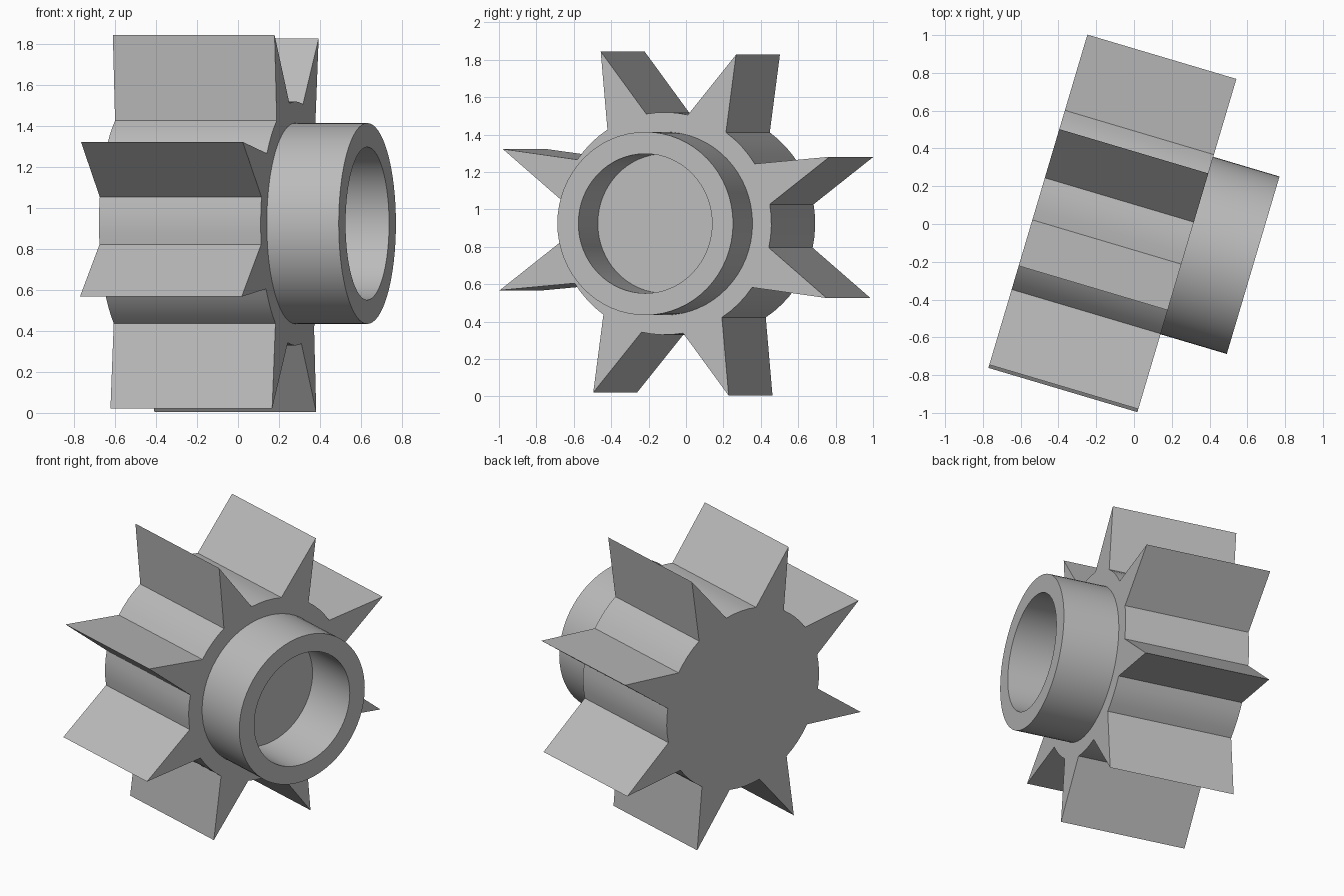
import bpy, bmesh
from math import cos, sin, tau, radians
from mathutils import Matrix, Vector

default = bpy.data.objects.get("Cube")
if default:
    bpy.data.objects.remove(default, do_unlink=True)

TEETH = 8
TIP_R, ROOT_R = 0.987, 0.595
GEAR_LEN, HUB_LEN = 0.823, 0.366
HUB_R, BORE_R = 0.49, 0.373
PHASE = radians(21.2)

# Shaft direction, and the frame whose local z runs along the shaft
turn = radians(16.55)
axis = Vector((cos(turn), -sin(turn), 0))
side = Vector((sin(turn), cos(turn), 0))
up = Vector((0, 0, 1))
frame = Matrix((side, up, axis)).transposed().to_4x4()
frame.translation = (0.28, -0.114, 0.924)  # centre of the gear's hub-side face

metal = bpy.data.materials.new("plain grey")
metal.use_nodes = True
grey = (0.5, 0.5, 0.5, 1)
metal.diffuse_color = grey
metal.node_tree.nodes["Principled BSDF"].inputs["Base Color"].default_value = grey


def ring(bm, points, z):
    return [bm.verts.new((x, y, z)) for x, y in points]


def bridge(bm, a, b):
    for i in range(len(a)):
        j = (i + 1) % len(a)
        bm.faces.new((a[i], a[j], b[j], b[i]))


def finish(bm, name):
    bmesh.ops.recalc_face_normals(bm, faces=bm.faces)
    mesh = bpy.data.meshes.new(name)
    bm.to_mesh(mesh)
    bm.free()
    obj = bpy.data.objects.new(name, mesh)
    obj.matrix_world = frame
    mesh.materials.append(metal)
    bpy.context.collection.objects.link(obj)
    bpy.ops.object.select_all(action='DESELECT')
    obj.select_set(True)
    bpy.context.view_layer.objects.active = obj
    bpy.ops.object.shade_smooth_by_angle(angle=radians(25))
    return obj


def polar(r, t):
    return (r * cos(t), r * sin(t))


def circle(r, n=64):
    return [polar(r, tau * i / n) for i in range(n)]


# Gear wheel: pointed teeth, with a rounded root between neighbours
pitch = tau / TEETH
outline = []
for k in range(TEETH):
    mid = PHASE + k * pitch
    outline.append(polar(TIP_R, mid))
    outline += [polar(ROOT_R, mid + pitch * (0.25 + 0.5 * s / 4)) for s in range(5)]
bm = bmesh.new()
back = ring(bm, outline, -GEAR_LEN)
front = ring(bm, outline, 0)
bridge(bm, back, front)
bm.faces.new(back)
bm.faces.new(front)
finish(bm, "gear_wheel")

# Hub collar: a tube standing on the gear face, bore open to that face
bm = bmesh.new()
loops = [ring(bm, circle(r), z) for r, z in
         ((HUB_R, 0), (HUB_R, HUB_LEN), (BORE_R, HUB_LEN), (BORE_R, 0))]
for a, b in zip(loops, loops[1:]):
    bridge(bm, a, b)
finish(bm, "hub_collar")
